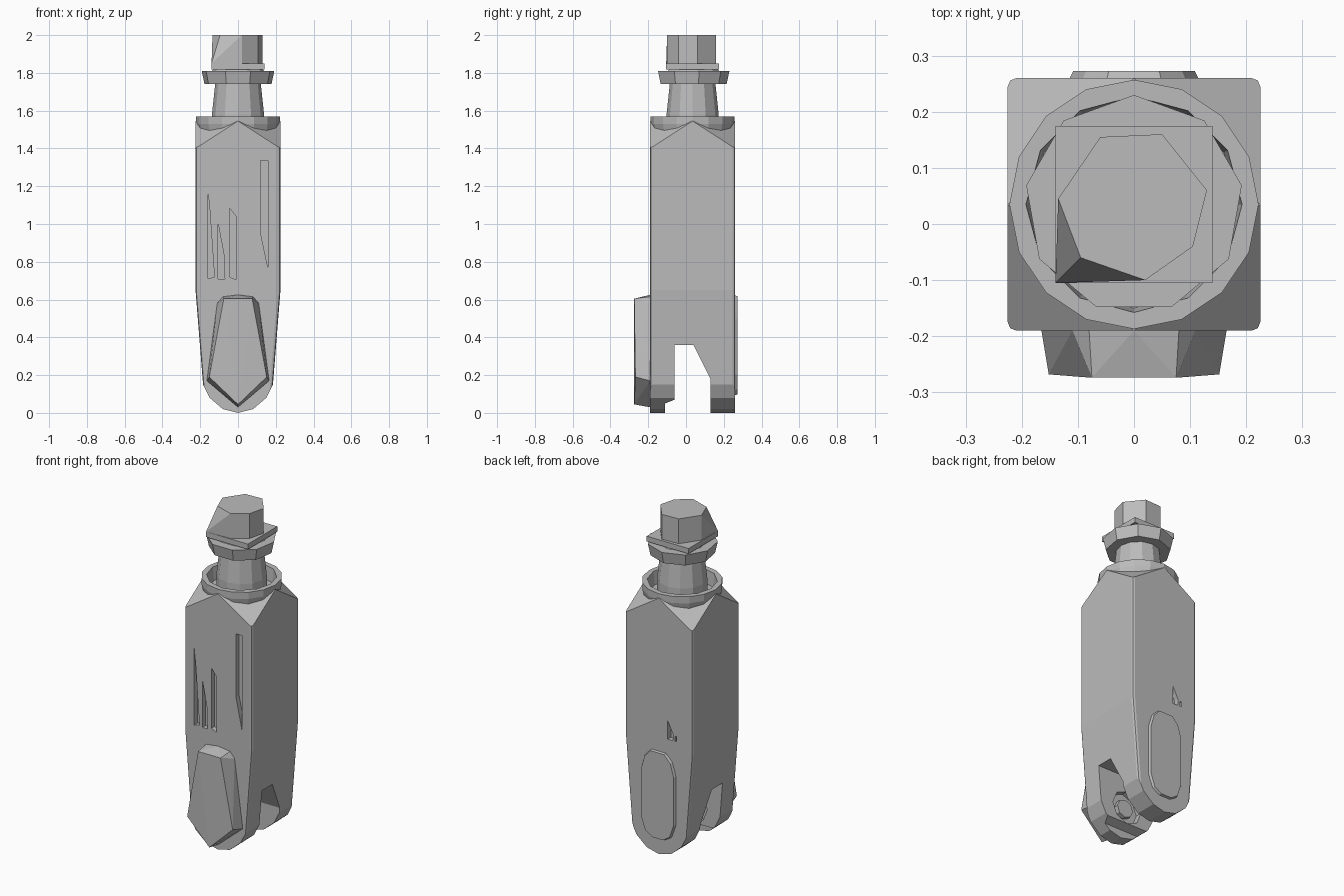
import bpy, bmesh
from math import pi, sin, cos
from mathutils import Vector

cube = bpy.data.objects.get("Cube")
if cube:
    bpy.data.objects.remove(cube)

grey = bpy.data.materials.new("plain_grey")
grey.use_nodes = True
grey.diffuse_color = (0.5, 0.5, 0.5, 1)
grey.node_tree.nodes["Principled BSDF"].inputs["Base Color"].default_value = (0.5, 0.5, 0.5, 1)
MID = 0.035  # y of the central axis


def finish(name, bm):
    bmesh.ops.recalc_face_normals(bm, faces=bm.faces)
    mesh = bpy.data.meshes.new(name)
    bm.to_mesh(mesh)
    bm.free()
    mesh.materials.append(grey)
    ob = bpy.data.objects.new(name, mesh)
    bpy.context.collection.objects.link(ob)
    return ob


def hull(name, points, bevel=0):
    """Flat-faced convex solid around the points, optionally easing its upright edges."""
    bm = bmesh.new()
    for p in points:
        bm.verts.new(p)
    bmesh.ops.convex_hull(bm, input=bm.verts[:])
    bmesh.ops.dissolve_limit(bm, angle_limit=0.01, verts=bm.verts[:], edges=bm.edges[:])
    if bevel:
        upright = [e for e in bm.edges
                   if abs((e.verts[0].co - e.verts[1].co).normalized().z) > 0.9]
        bmesh.ops.bevel(bm, geom=upright, offset=bevel, segments=2, profile=0.5, affect='EDGES')
    return finish(name, bm)


def prism(name, outline, axis, start, end):
    """Extrude an outline given as (x, z) along y, or (y, z) along x."""
    bm = bmesh.new()
    place = (lambda a, b, t: (a, t, b)) if axis == 'y' else (lambda a, b, t: (t, a, b))
    face = bm.faces.new([bm.verts.new(place(a, b, start)) for a, b in outline])
    new = bmesh.ops.extrude_face_region(bm, geom=[face])["geom"]
    bmesh.ops.translate(bm, vec=Vector(place(0, 0, end - start)),
                        verts=[v for v in new if isinstance(v, bmesh.types.BMVert)])
    return finish(name, bm)


def ring(radius, z, sides, turn=0.0):
    return [(radius * cos(2 * pi * i / sides + turn),
             MID + radius * sin(2 * pi * i / sides + turn), z) for i in range(sides)]


def cut(ob, cutters):
    """Subtract the cutters, bake the result, and leave the cutters in place."""
    for c in cutters:
        m = ob.modifiers.new("cut", 'BOOLEAN')
        m.operation, m.solver, m.object = 'DIFFERENCE', 'EXACT', c
    bpy.context.view_layer.update()
    graph = bpy.context.evaluated_depsgraph_get()
    mesh = bpy.data.meshes.new_from_object(ob.evaluated_get(graph))
    ob.modifiers.clear()
    ob.data = mesh


def both(points):
    return [(s * x, y, z) for x, y, z in points for s in (1, -1)]


# Main body: rounded lower end, tapered sides, corners sloping up to a diamond
W, FRONT, BACK = 0.225, -0.19, 0.26
profile = [(0, 0), (0.08, 0.02), (0.15, 0.08), (0.185, 0.15), (W, 0.65), (W, 1.4)]
pts = both([(x, y, z) for x, z in profile for y in (FRONT, BACK)])
pts += [(W, MID, 1.545), (-W, MID, 1.545), (0, FRONT, 1.545), (0, BACK, 1.545)]
body = hull("body", pts, bevel=0.015)

# Fork gap, front slits, small rear slits, inner recess and top well
fork_gap = [(-0.11, -0.1), (-0.11, 0.05), (-0.06, 0.07), (-0.06, 0.36),
            (0.04, 0.36), (0.13, 0.18), (0.13, -0.1)]
slits = [
    [(-0.16, 1.18), (-0.15, 1.08), (-0.125, 0.72), (-0.16, 0.71)],
    [(-0.105, 1.0), (-0.075, 0.84), (-0.07, 0.71), (-0.105, 0.71)],
    [(-0.045, 1.085), (-0.01, 1.04), (-0.01, 0.705), (-0.045, 0.72)],
    [(0.12, 1.335), (0.16, 1.335), (0.16, 0.76), (0.12, 0.95)],
]
rear_slits = [[(-0.06, 0.82), (-0.095, 0.75), (-0.095, 0.71), (-0.06, 0.71)],
              [(-0.11, 0.74), (-0.12, 0.74), (-0.12, 0.71), (-0.11, 0.71)]]
recess = [(0.1 * cos(pi * i / 4), 0.17 + 0.1 * sin(pi * i / 4)) for i in range(8)]
cutters = [prism("gap_cutter", fork_gap, 'x', -0.4, 0.4),
           prism("recess_cutter", recess, 'y', -0.1, -0.03)]
cutters += [prism("slit_cutter", s, 'y', FRONT - 0.05, FRONT + 0.03) for s in slits]
cutters += [prism("rear_slit_cutter", s, 'y', BACK - 0.03, BACK + 0.05) for s in rear_slits]
well = hull("well_cutter", ring(0.185, 1.49, 12) + ring(0.205, 1.7, 12))
cut(body, cutters + [well])

# Round collar around the well
collar = hull("collar", ring(0.205, 1.46, 16) + ring(0.222, 1.53, 16) + ring(0.222, 1.57, 16))
cut(collar, [well])
for c in cutters + [well]:
    bpy.data.objects.remove(c)

# Pivot boss inside the fork
boss = prism("pivot_boss", [(0.55 * x, 0.17 + 0.55 * (z - 0.17)) for x, z in recess],
             'y', -0.12, -0.075)

# Raised front panel, narrowing towards its face
hull("front_panel", both([(0.11, FRONT, 0.58), (0.08, FRONT, 0.615), (0.165, FRONT, 0.17),
                          (0, FRONT, 0.03), (0, FRONT, 0.625),
                          (0.075, -0.274, 0.605), (0.152, -0.268, 0.19), (0, -0.274, 0.045)]))

# Shallow rounded back panel
edge = [(0.12, 0.5), (0.095, 0.58), (0.05, 0.625), (0.12, 0.2), (0.09, 0.12), (0.04, 0.09)]
hull("back_panel", both([(x, BACK - 0.01, z) for x, z in edge]
                        + [(x * 0.9, BACK + 0.013, 0.36 + (z - 0.36) * 0.97) for x, z in edge]))

# Neck and the flared flange above it
hull("neck", ring(0.138, 1.48, 12) + ring(0.138, 1.58, 12) + ring(0.12, 1.75, 12))
hull("flange", ring(0.18, 1.74, 9, pi / 2) + ring(0.195, 1.81, 9, pi / 2))
hull("flange_top", ring(0.15, 1.80, 9, pi / 2) + ring(0.12, 1.83, 9, pi / 2))

# Square plate
P = 0.14
hull("square_plate", both([(P, MID + s * P, z) for s in (1, -1) for z in (1.818, 1.85)]))

# Seven-sided cap, with one lower corner drawn out to the plate
cap = [(-0.135, 0.045), (-0.06, 0.155), (0.05, 0.16), (0.13, 0.06),
       (0.105, -0.04), (0.02, -0.1), (-0.095, -0.06)]
hull("cap", [(x, y, z) for x, y in cap for z in (1.84, 2.0)] + [(-P, MID - P, 1.85)])
